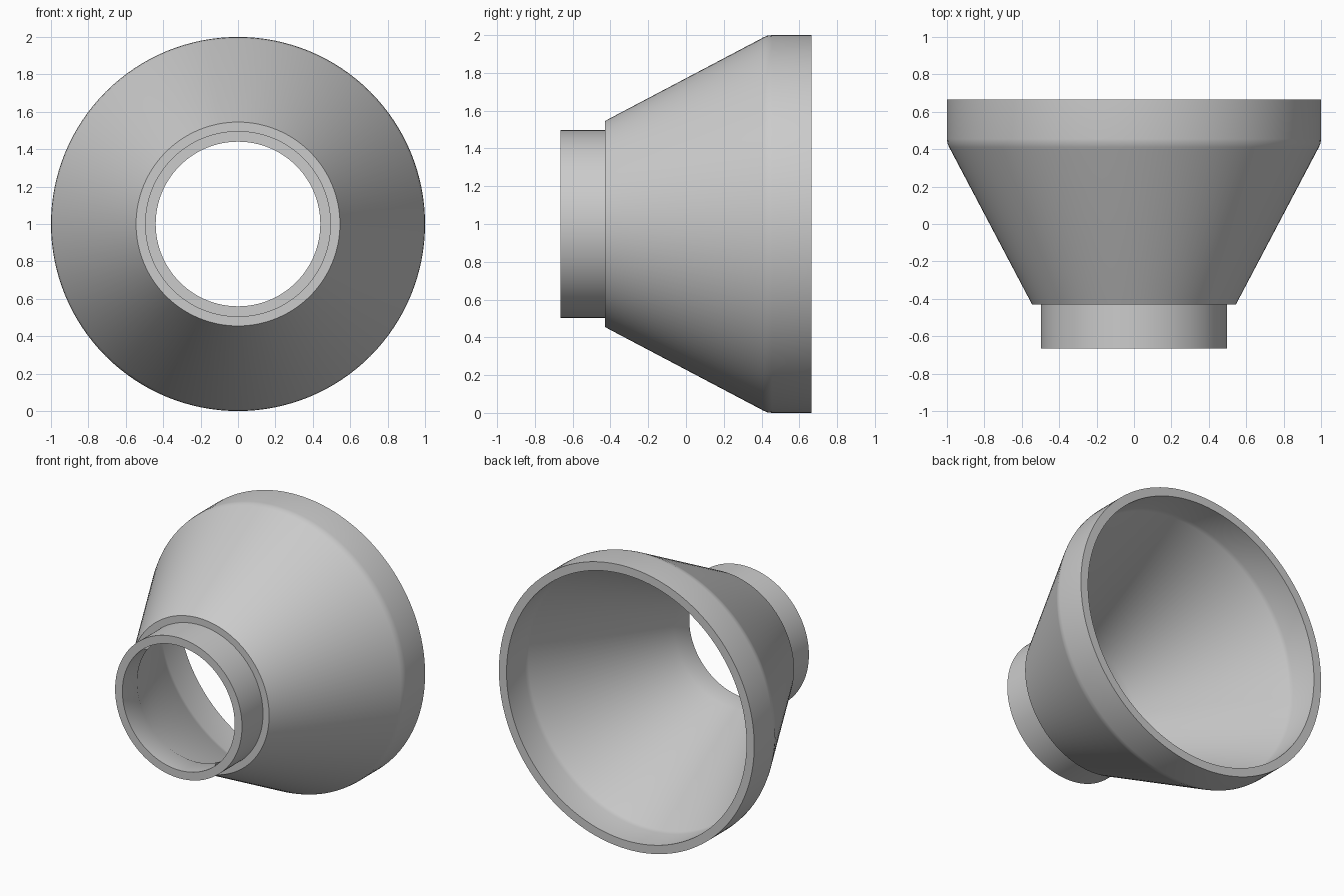
import bpy
import bmesh
import math
from mathutils import Matrix, Vector

cube = bpy.data.objects.get("Cube")
if cube:
    bpy.data.objects.remove(cube)

# Plain grey finish
grey = bpy.data.materials.new("plain grey")
grey.use_nodes = True
colour = (0.6, 0.6, 0.6, 1)
grey.diffuse_color = colour
grey.node_tree.nodes["Principled BSDF"].inputs["Base Color"].default_value = colour

# Closed wall section as (distance along y, radius)
outer = [(-0.665, 0.497), (-0.43, 0.497), (-0.43, 0.545), (0.41, 0.988),
         (0.43, 0.997), (0.455, 1.0), (0.665, 1.0)]
inner = [(0.665, 0.94), (0.46, 0.94), (0.43, 0.933), (-0.5, 0.44), (-0.665, 0.44)]


def lathe(name, section, steps):
    """Spin a closed section around the y axis."""
    bm = bmesh.new()
    verts = [bm.verts.new((r, y, 0)) for y, r in section]
    edges = [bm.edges.new((verts[i - 1], verts[i])) for i in range(len(verts))]
    bmesh.ops.spin(bm, geom=verts + edges, cent=(0, 0, 0), axis=(0, 1, 0),
                   angle=math.tau, steps=steps, use_merge=True)
    bmesh.ops.remove_doubles(bm, verts=bm.verts, dist=0.0001)
    bmesh.ops.recalc_face_normals(bm, faces=bm.faces)
    bmesh.ops.transform(bm, matrix=Matrix.Translation(Vector((0, 0, 1))), verts=bm.verts)
    mesh = bpy.data.meshes.new(name)
    bm.to_mesh(mesh)
    bm.free()
    mesh.materials.append(grey)
    obj = bpy.data.objects.new(name, mesh)
    bpy.context.collection.objects.link(obj)
    return obj


# Hollow reducer: neck, cone and wide rim in one wall
funnel = lathe("funnel", outer + inner, 128)
bpy.ops.object.select_all(action="DESELECT")
funnel.select_set(True)
bpy.context.view_layer.objects.active = funnel
bpy.ops.object.shade_smooth_by_angle(angle=math.radians(35))
